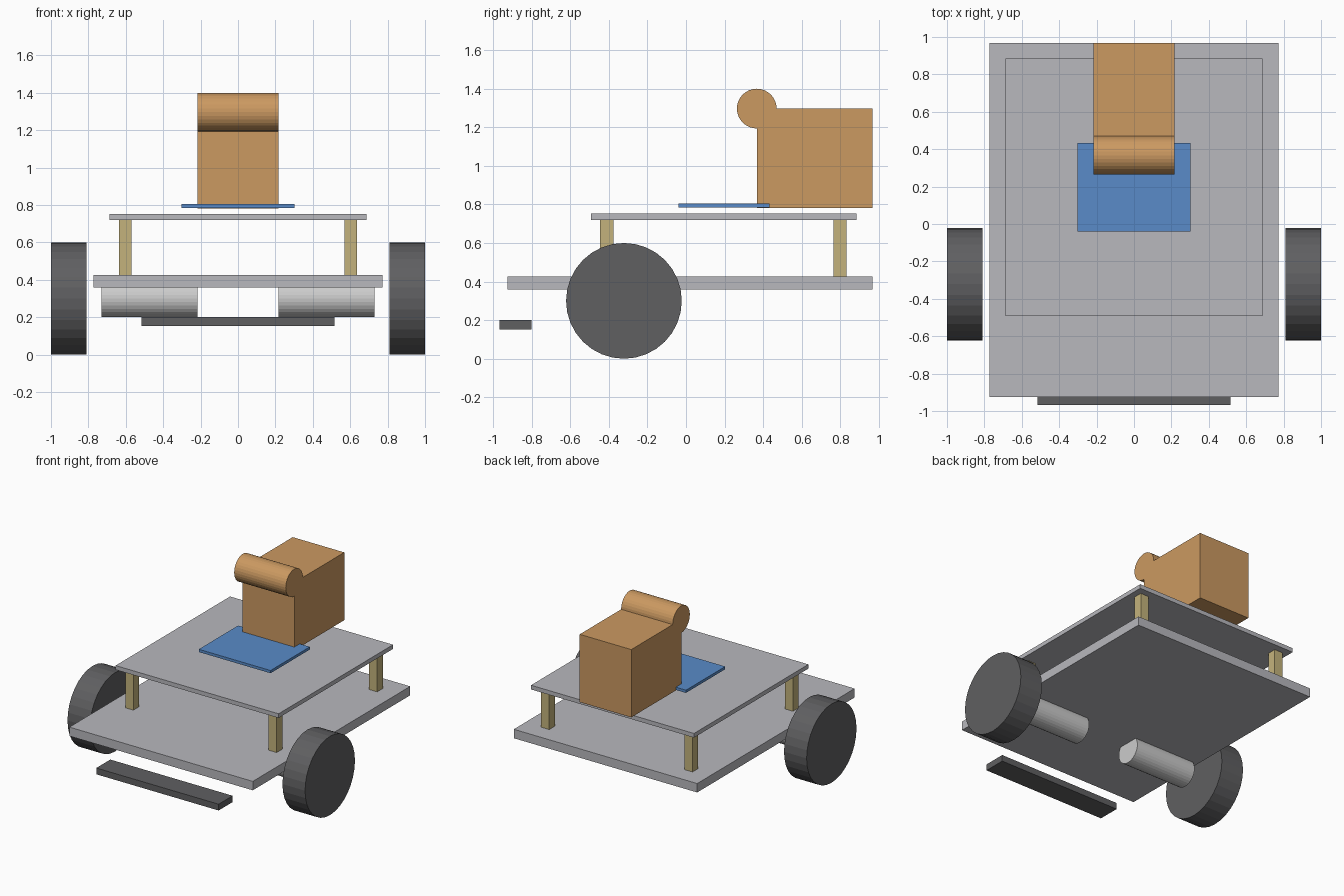
import bpy
import bmesh
from math import pi
from mathutils import Matrix, Vector

default = bpy.data.objects.get("Cube")
if default:
    bpy.data.objects.remove(default)


def material(name, r, g, b):
    mat = bpy.data.materials.new(name)
    mat.use_nodes = True
    mat.diffuse_color = (r, g, b, 1)
    mat.node_tree.nodes["Principled BSDF"].inputs["Base Color"].default_value = (r, g, b, 1)
    return mat


plate_grey = material("plate grey", 0.48, 0.48, 0.51)
motor_silver = material("motor silver", 0.6, 0.6, 0.6)
rubber = material("dark rubber", 0.115, 0.115, 0.12)
brass = material("pale brass", 0.55, 0.45, 0.2)
board_blue = material("board blue", 0.1, 0.26, 0.58)
orange = material("warm orange", 0.6, 0.32, 0.12)


def finish(name, bm, mat):
    mesh = bpy.data.meshes.new(name)
    bm.to_mesh(mesh)
    bm.free()
    mesh.materials.append(mat)
    obj = bpy.data.objects.new(name, mesh)
    bpy.context.collection.objects.link(obj)
    return obj


def box(name, low, high, mat):
    low, high = Vector(low), Vector(high)
    bm = bmesh.new()
    size = Matrix.Diagonal((high - low).to_4d())
    size[3][3] = 1
    bmesh.ops.create_cube(bm, size=1, matrix=Matrix.Translation((low + high) / 2) @ size)
    return finish(name, bm, mat)


def cylinder(name, x0, x1, y, z, radius, mat):
    """Cylinder lying along x."""
    bm = bmesh.new()
    place = Matrix.Translation(((x0 + x1) / 2, y, z)) @ Matrix.Rotation(pi / 2, 4, "Y")
    bmesh.ops.create_cone(bm, cap_ends=True, segments=32, radius1=radius,
                          radius2=radius, depth=abs(x1 - x0), matrix=place)
    return finish(name, bm, mat)


# Chassis plates
box("lower_plate", (-0.772, -0.925, 0.358), (0.772, 0.968, 0.426), plate_grey)
box("upper_plate", (-0.686, -0.492, 0.72), (0.686, 0.884, 0.752), plate_grey)

# Wheels, motors and standoff posts on both sides
for side, sign in (("left", 1), ("right", -1)):
    cylinder(side + "_wheel", sign * 0.81, sign, -0.322, 0.3, 0.3, rubber)
    cylinder(side + "_motor", sign * 0.217, sign * 0.731, -0.322, 0.3, 0.1, motor_silver)
    for end, y in (("front", -0.411), ("back", 0.798)):
        x = sign * 0.603
        box(f"{end}_{side}_post", (x - 0.034, y - 0.034, 0.426),
            (x + 0.034, y + 0.034, 0.72), brass)

# Sensor bar below the front edge
box("sensor_bar", (-0.515, -0.968, 0.152), (0.515, -0.8, 0.2), rubber)

# Circuit board, and the body with its round head
box("circuit_board", (-0.302, -0.04, 0.785), (0.302, 0.432, 0.806), board_blue)
box("body_block", (-0.217, 0.367, 0.781), (0.217, 0.968, 1.297), orange)
cylinder("round_head", -0.217, 0.217, 0.367, 1.297, 0.103, orange)
